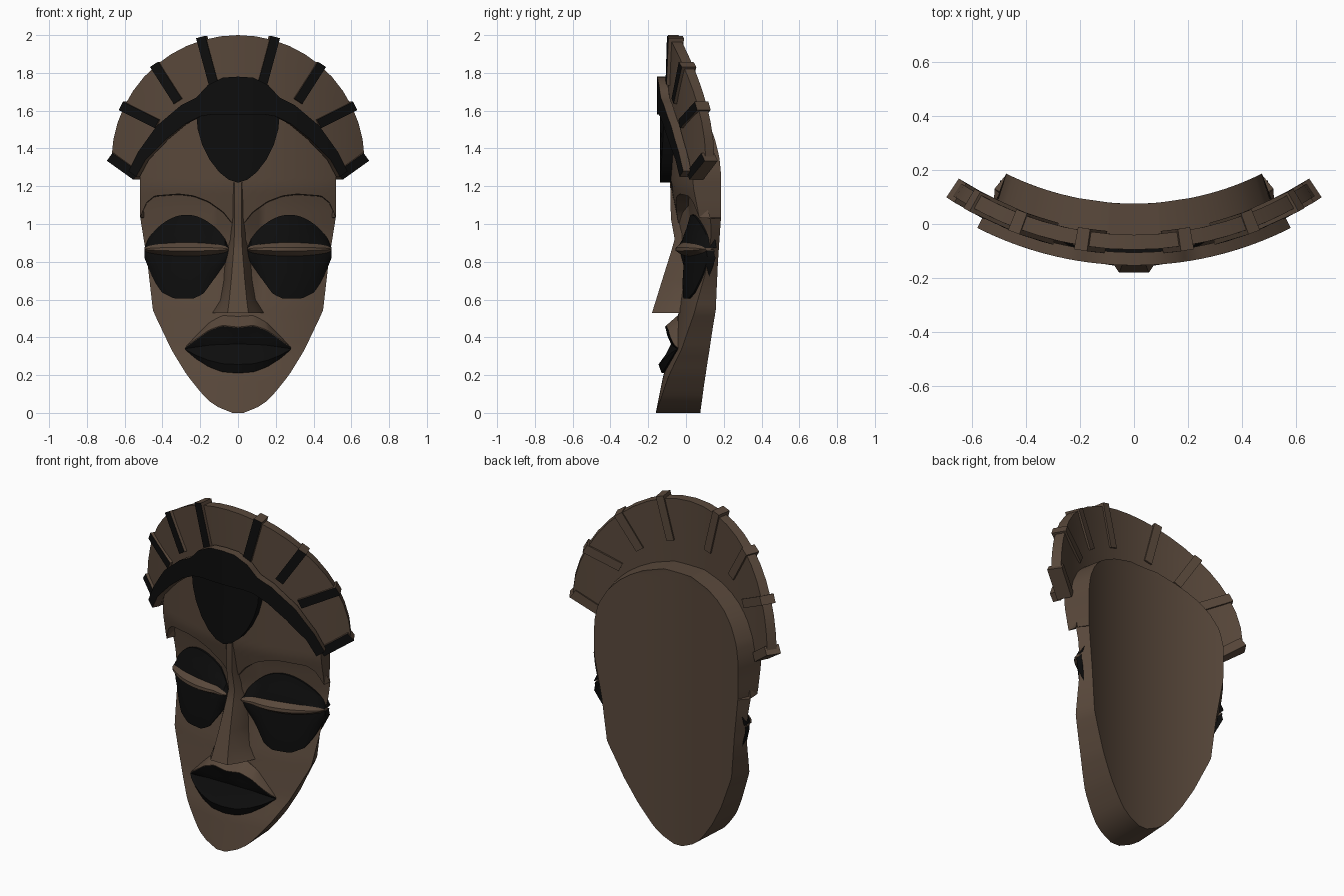
import bpy, bmesh, math

if "Cube" in bpy.data.objects:
    bpy.data.objects.remove(bpy.data.objects["Cube"])


def material(name, rgb):
    m = bpy.data.materials.new(name)
    m.diffuse_color = (*rgb, 1)
    m.use_nodes = True
    m.node_tree.nodes["Principled BSDF"].inputs["Base Color"].default_value = m.diffuse_color
    return m


BROWN = material("brown wood", (0.098, 0.064, 0.043))
BLACK = material("black paint", (0.004, 0.004, 0.004))
AXIS = 1.13  # the whole mask is bent round a vertical axis at this y


def lerp(pts, v):
    if v <= pts[0][0]:
        return pts[0][1]
    for (a, p), (b, q) in zip(pts, pts[1:]):
        if v <= b:
            return p + (q - p) * (v - a) / (b - a)
    return pts[-1][1]


def finish(name, bm, mirror=False, angle=30):
    bmesh.ops.recalc_face_normals(bm, faces=bm.faces)
    me = bpy.data.meshes.new(name)
    bm.to_mesh(me)
    bm.free()
    me.materials.append(BROWN)
    me.materials.append(BLACK)
    ob = bpy.data.objects.new(name, me)
    bpy.context.collection.objects.link(ob)
    if mirror:
        ob.modifiers.new("Mirror", 'MIRROR')
    bpy.ops.object.select_all(action='DESELECT')
    ob.select_set(True)
    bpy.context.view_layer.objects.active = ob
    bpy.ops.object.shade_smooth_by_angle(angle=math.radians(angle))
    return ob


def add_grid(bm, rows, mats=None):
    vs = [[bm.verts.new(p) for p in r] for r in rows]
    for i in range(len(vs) - 1):
        for j in range(len(vs[0]) - 1):
            f = bm.faces.new((vs[i][j], vs[i][j + 1], vs[i + 1][j + 1], vs[i + 1][j]))
            f.material_index = mats[i] if mats else 0
    return vs


def border(vs):
    return (vs[0] + [r[-1] for r in vs[1:]] + vs[-1][-2::-1]
            + [r[0] for r in vs[-2:0:-1]])


def join_border(bm, a, b):
    a, b = border(a), border(b)
    for i in range(len(a)):
        k = (i + 1) % len(a)
        bm.faces.new((a[i], a[k], b[k], b[i]))


def sheet(name, rows, mats=None, mirror=False):
    """Raised sheet whose edges run back into the face."""
    bm = bmesh.new()
    add_grid(bm, rows, mats)
    ext = bmesh.ops.extrude_edge_only(bm, edges=[e for e in bm.edges if e.is_boundary])
    for v in [g for g in ext["geom"] if isinstance(g, bmesh.types.BMVert)]:
        v.co.y += 0.04
    return finish(name, bm, mirror)


def plate(name, a, b, r0, r1, black=True, across=4, mirror=False):
    """Bent plate between two (x, z) polylines, from radius r0 to r1."""
    bm = bmesh.new()

    def rows(r):
        out = []
        for k in range(across + 1):
            s, row = k / across, []
            for (x, z), (u, w) in zip(a, b):
                X = (x + (u - x) * s) * r / r1
                row.append((X, AXIS - math.sqrt(r * r - X * X), z + (w - z) * s))
            out.append(row)
        return out
    front = add_grid(bm, rows(r1), [int(black)] * across)
    back = add_grid(bm, rows(r0))
    join_border(bm, front, back)
    return finish(name, bm, mirror)


# Face shape: half width and centre depth by height, brow height across
WIDTH = [(0, .03), (.02, .085), (.05, .14), (.1, .19), (.2, .27), (.33, .35), (.54, .45),
         (.8, .48), (1.05, .52), (1.25, .52), (1.35, .50), (1.45, .44), (1.53, .35),
         (1.59, .22), (1.62, .1)]
DEPTH = [(0, -.16), (.2, -.12), (.34, -.075), (.53, -.04), (.75, -.02), (.95, -.03),
         (1.05, -.05), (1.2, -.08), (1.62, -.08)]
BROW = [(0, 1.0), (.06, 1.0), (.15, 1.06), (.3, 1.115), (.45, 1.145), (.6, 1.155),
        (.85, 1.145), (.93, 1.11), (1, 1.03)]


def bend(x, r=1.21):
    return r - math.sqrt(r * r - x * x)


def surf(x, z, above=False):
    t = min(1, abs(x) / lerp(WIDTH, z))
    y = lerp(DEPTH, z) + bend(x)
    if not above and z <= lerp(BROW, t) + 1e-6:  # hollow eye socket
        y += lerp([(.55, 0), (.9, .05), (1.1, .065)], z) * lerp([(.05, 0), (.25, 1)], t)
    return y


# Face shell
front, back = [], []
N, LOW, HIGH = 28, 34, 16
steps = [(k / LOW, False) for k in range(LOW + 1)] + [(k / HIGH, True) for k in range(HIGH + 1)]
for s, above in steps:
    fr, bk = [], []
    for j in range(-N, N + 1):
        t = j / N
        br = lerp(BROW, abs(t))
        z = br + .004 + s * (1.616 - br) if above else s * br
        x = t * lerp(WIDTH, z)
        fr.append((x, surf(x, z, above), z))
        bk.append((.91 * x, .075 + bend(.91 * x, 1.06), z))
    front.append(fr)
    back.append(bk)
bm = bmesh.new()
join_border(bm, add_grid(bm, front), add_grid(bm, back))
finish("face", bm)

# Eyes: black lids with a projecting brown slit between them
LOWER = [(0, .82), (.06, .78), (.17, .71), (.3, .63), (.42, .605), (.65, .605),
         (.8, .64), (.9, .71), (1, .82)]
rows = []
M = 24
for part, v, bulge in [("up", 1, .012), ("up", .6, .035), ("up", .3, .055), ("up", 0, .065),
                       ("slit", 1, .07), ("slit", .3, .095), ("slit", -.3, .095),
                       ("slit", -1, .06), ("low", 0, .04), ("low", .35, .04),
                       ("low", .7, .03), ("low", 1, .012)]:
    row = []
    for j in range(M + 1):
        u = j / M
        x, arch = .05 + .445 * u, math.sin(math.pi * u)
        arch = max(arch, 0)
        slit = .03 * arch ** .5 + .002
        if part == "up":
            z = .867 + slit + .003 + v * (.145 * arch ** .7 + .002)
        elif part == "slit":
            z = .867 + v * slit
        else:
            top = .862 - slit
            z = top + v * (min(lerp(LOWER, u), top - .004) - top)
        row.append((x, surf(x, z) - bulge * (.35 + .65 * arch ** .6), z))
    rows.append(row)
sheet("eye", rows, [1, 1, 1, 0, 0, 0, 0, 0, 1, 1, 1], mirror=True)

# Nose with narrow ridge and flared wings
rows = []
for z, ridge, wing, y in [(1.22, .018, .03, -.084), (1.03, .018, .03, -.08),
                          (.92, .02, .045, -.06), (.85, .024, .065, -.08),
                          (.7, .036, .078, -.127), (.6, .046, .095, -.158),
                          (.53, .055, .14, -.18), (.53, .055, .14, None)]:
    mid = (ridge + wing) / 2
    base = surf(wing, z, z > 1) + .01
    y2 = base if y is None else y
    rows.append([(-wing, base, z), (-mid, y2 * .6 + base * .4, z), (-ridge, y2, z),
                 (ridge, y2, z), (mid, y2 * .6 + base * .4, z), (wing, base, z)])
sheet("nose", rows)

# Mouth: brown ramp over two black lips
TOP = [(0, .45), (.3, .46), (.55, .435), (.8, .385), (1, .345)]
MID = [(0, .365), (.5, .36), (1, .34)]
BOTTOM = [(0, .21), (.3, .217), (.55, .243), (.8, .287), (1, .335)]
rows = []
for kind, bulge in [("ramp", 0), ("rim", .053), ("lip", .05), ("upper", .032), ("line", .005),
                    ("low1", .018), ("low2", .04), ("bottom", .008)]:
    row = []
    for j in range(-14, 15):
        u = j / 14
        t, m, b = (lerp(c, abs(u)) for c in (TOP, MID, BOTTOM))
        z = {"ramp": t + .06 * (1 - u * u), "rim": t + .004, "lip": t,
             "upper": (t + m) / 2, "line": m, "low1": m * .65 + b * .35,
             "low2": m * .3 + b * .7, "bottom": b}[kind]
        x = .28 * u
        row.append((x, surf(x, z) - .004 - bulge * (1 - u * u) ** .6, z))
    rows.append(row)
sheet("mouth", rows, [0, 0, 1, 1, 1, 1, 1])


def both(half):
    """Mirror a half polyline that ends on the centre line."""
    return half + [(-x, z) for x, z in half[-2::-1]]


def resample(pts, n):
    ks = [(i / (len(pts) - 1), p) for i, p in enumerate(pts)]
    return [(lerp([(k, p[0]) for k, p in ks], i / n), lerp([(k, p[1]) for k, p in ks], i / n))
            for i in range(n + 1)]


# Headdress fan
outer = [(.67 * math.cos(math.radians(a)), 1.33 + .67 * math.sin(math.radians(a)))
         for a in range(2, 91, 8)]
inner = resample([(.54, 1.26), (.5, 1.36), (.4, 1.47), (.28, 1.56), (.15, 1.6), (0, 1.6)], 11)
plate("headdress_fan", both(inner), both(outer), 1.17, 1.225, black=False)

# Radial bars on the fan
for i, (x0, z0, x1, z1) in enumerate([(.13, 1.74, .198, 1.99), (.32, 1.65, .445, 1.845),
                                      (.43, 1.53, .62, 1.625), (.54, 1.255, .68, 1.355)]):
    d = math.hypot(x1 - x0, z1 - z0)
    nx, nz = -(z1 - z0) / d * .025, (x1 - x0) / d * .025
    plate(f"fan_bar_{i + 1}", [(x0 - nx, z0 - nz), (x1 - nx, z1 - nz)],
          [(x0 + nx, z0 + nz), (x1 + nx, z1 + nz)], 1.16, 1.243, across=1, mirror=True)

# Black brow band with a raised centre
plate("head_band",
      both(resample([(.54, 1.25), (.49, 1.34), (.38, 1.45), (.28, 1.53), (.2, 1.57),
                     (.14, 1.58), (.07, 1.58), (0, 1.58)], 14)),
      both(resample([(.58, 1.28), (.53, 1.38), (.43, 1.52), (.3, 1.63), (.22, 1.67),
                     (.16, 1.735), (.08, 1.775), (0, 1.78)], 14)), 1.235, 1.283)

# Black forehead shield
half = [(.004, 1.22), (.05, 1.235), (.1, 1.275), (.15, 1.34), (.19, 1.42), (.213, 1.5), (.222, 1.59)]
shield = plate("forehead_shield", [(-x, z) for x, z in half], half, 1.2, 1.268, across=8)
for p in shield.data.polygons:
    p.material_index = 1
